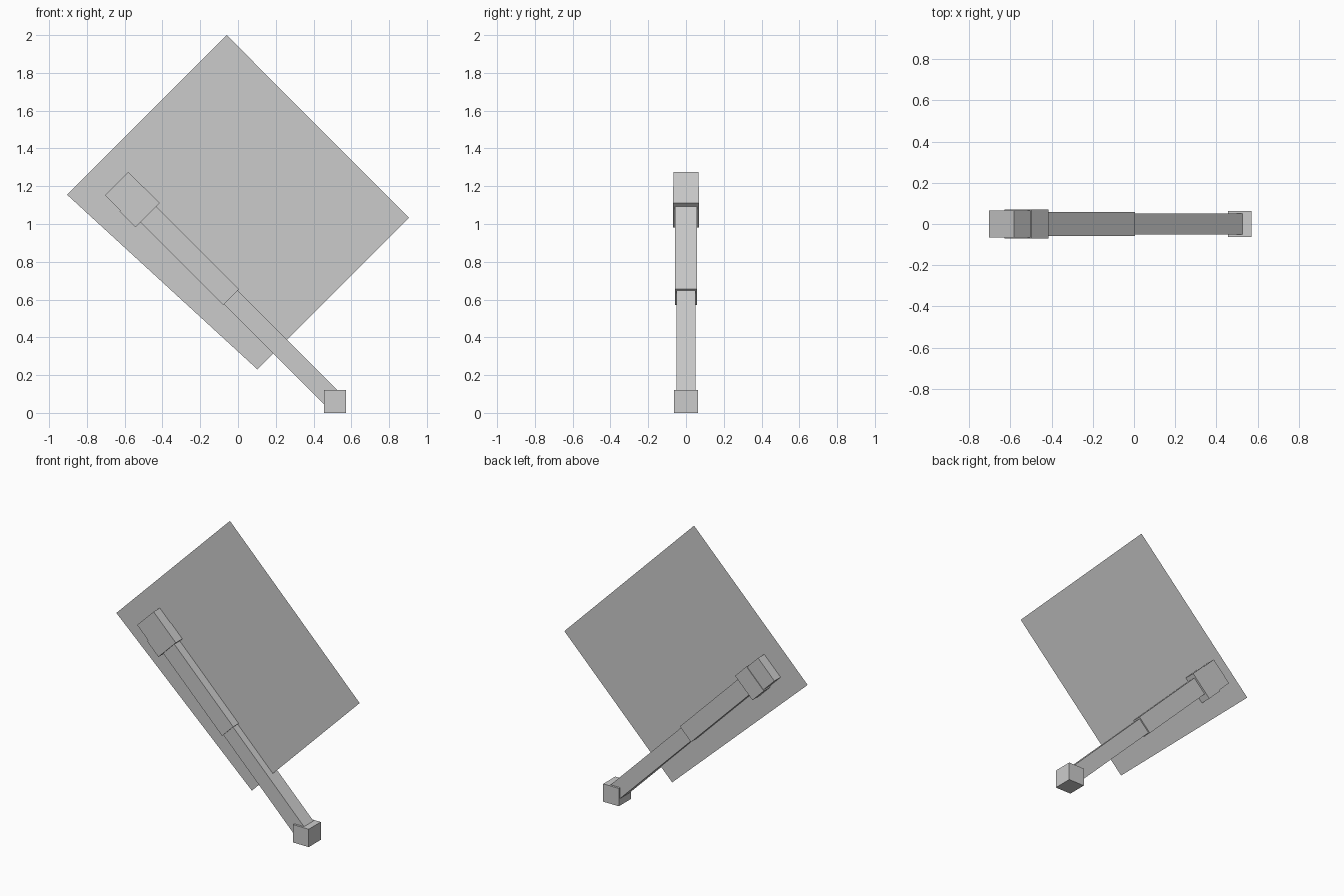
import bpy, bmesh

if "Cube" in bpy.data.objects:
    bpy.data.objects.remove(bpy.data.objects["Cube"])


def slab(name, profile, half_depth):
    """Flat xz profile, extruded evenly in y; zero depth leaves a single sheet."""
    bm = bmesh.new()
    face = bm.faces.new([bm.verts.new((x, -half_depth, z)) for x, z in profile])
    if half_depth:
        new = bmesh.ops.extrude_face_region(bm, geom=[face])["geom"]
        verts = [g for g in new if isinstance(g, bmesh.types.BMVert)]
        bmesh.ops.translate(bm, verts=verts, vec=(0, 2 * half_depth, 0))
        if len(bm.faces) == 5:
            bm.faces.new([v for v in bm.verts if v.co.y < 0])
    bmesh.ops.recalc_face_normals(bm, faces=bm.faces[:])
    mesh = bpy.data.meshes.new(name)
    bm.to_mesh(mesh)
    bm.free()
    obj = bpy.data.objects.new(name, mesh)
    bpy.context.collection.objects.link(obj)
    return obj


def diagonal(name, along, across, half_depth):
    """Box on the 45 degree axis: along = x-z range, across = x+z range."""
    (a0, a1), (c0, c1) = along, across
    corners = [(a0, c0), (a1, c0), (a1, c1), (a0, c1)]
    return slab(name, [((c + a) / 2, (c - a) / 2) for a, c in corners], half_depth)


# thin cloth sheet
slab("flag_sheet", [(-0.06, 2.0), (-0.905, 1.155), (0.103, 0.23), (0.905, 1.033)], 0)

# two-stage pole, thicker at the top
diagonal("upper_pole", (-1.56, -0.65), (0.494, 0.66), 0.058)
diagonal("lower_pole", (-0.66, 0.409), (0.502, 0.646), 0.05)

# head: end cap and wider collar
diagonal("head_cap", (-1.857, -1.68), (0.449, 0.693), 0.066)
diagonal("head_collar", (-1.695, -1.526), (0.439, 0.698), 0.07)

# foot block
slab("foot_block", [(0.455, 0), (0.571, 0), (0.571, 0.12), (0.455, 0.12)], 0.064)
